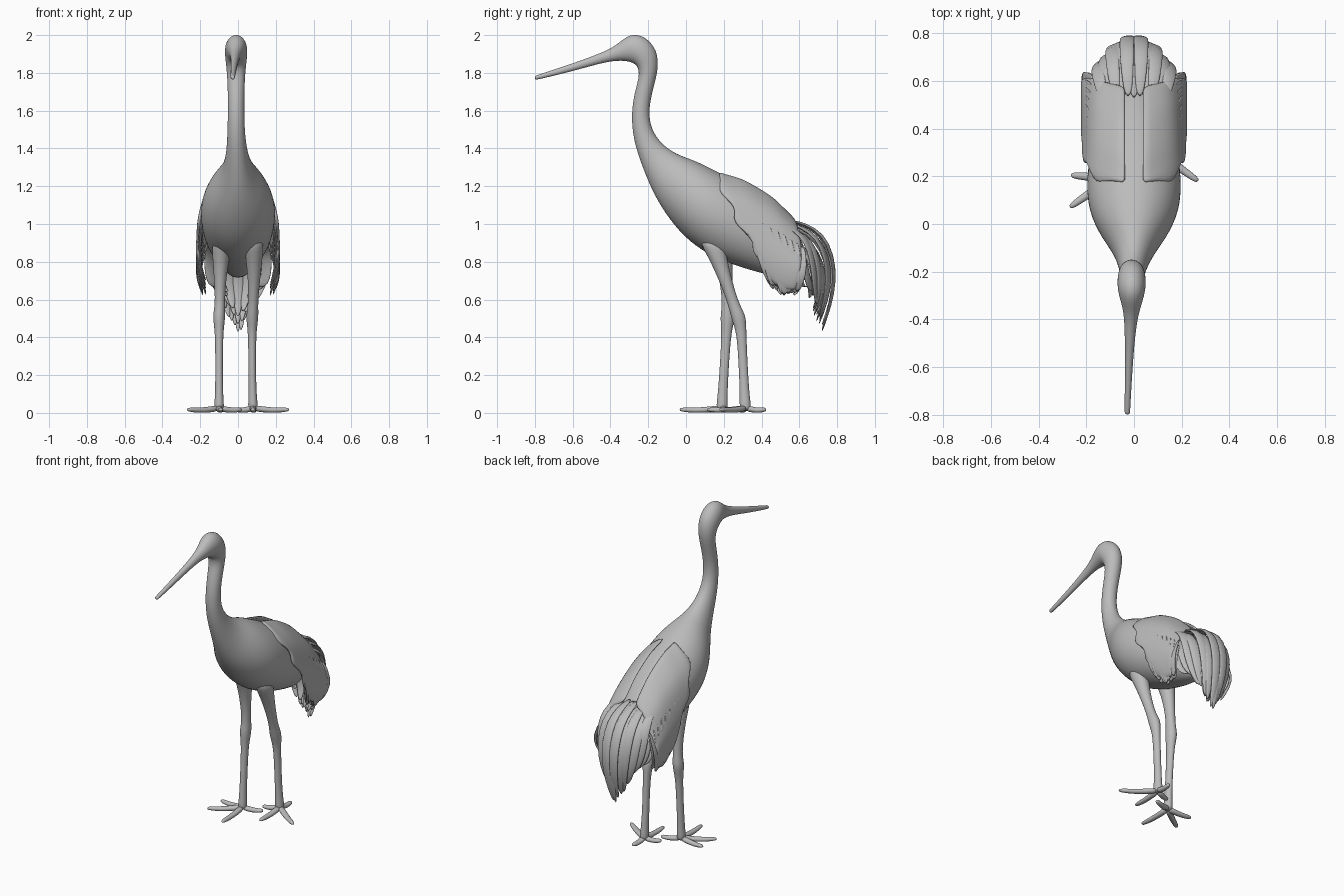
import bpy
import bmesh
import math
import random
from mathutils import Vector as V

random.seed(4)
if "Cube" in bpy.data.objects:
    bpy.data.objects.remove(bpy.data.objects["Cube"])

grey = bpy.data.materials.new("plain_grey")
grey.use_nodes = True
colour = (0.5, 0.5, 0.5, 1)
grey.diffuse_color = colour
grey.node_tree.nodes["Principled BSDF"].inputs["Base Color"].default_value = colour


def loft(bm, rings, sides=12):
    """Skin elliptical rings given as (centre, half axis, half axis)."""
    loops = []
    for c, a, b in rings:
        angles = [2 * math.pi * k / sides for k in range(sides)]
        loops.append([bm.verts.new(c + a * math.cos(t) + b * math.sin(t)) for t in angles])
    for p, q in zip(loops, loops[1:]):
        for k in range(sides):
            j = (k + 1) % sides
            bm.faces.new((p[k], p[j], q[j], q[k]))
    bm.faces.new(loops[0][::-1])
    bm.faces.new(loops[-1])


def finish(bm, name, levels=1, thickness=0):
    bmesh.ops.recalc_face_normals(bm, faces=bm.faces)
    mesh = bpy.data.meshes.new(name)
    bm.to_mesh(mesh)
    bm.free()
    mesh.materials.append(grey)
    obj = bpy.data.objects.new(name, mesh)
    bpy.context.collection.objects.link(obj)
    if thickness:
        solid = obj.modifiers.new("thickness", "SOLIDIFY")
        solid.thickness = thickness
        solid.offset = 0
    sub = obj.modifiers.new("smooth", "SUBSURF")
    sub.levels = sub.render_levels = levels
    mesh.polygons.foreach_set("use_smooth", [True] * len(mesh.polygons))


def tube(bm, points, sides=10):
    """Upright limb: (x, y, z, radius across, radius along)."""
    loft(bm, [(V((x, y, z)), V((rx, 0, 0)), V((0, ry, 0))) for x, y, z, rx, ry in points], sides)


def feather(bm, points, across, width, thick=0.007):
    """Flat curved blade following points, widest in the middle."""
    rings = []
    last = len(points) - 1
    for i, p in enumerate(points):
        tangent = (points[min(i + 1, last)] - points[max(i - 1, 0)]).normalized()
        side = (across - tangent * across.dot(tangent)).normalized()
        f = (0.6, 1, 1, 0.4)[i]
        rings.append((p, side * width * f, tangent.cross(side) * thick * max(f, 0.5)))
    loft(bm, rings, 8)


# Head, neck and body: upper y, z, lower y, z, half width, x shift
trunk = [
    (-0.30, 2.01, -0.28, 1.855, 0.058, -0.01),
    (-0.22, 2.00, -0.255, 1.83, 0.062, -0.01),
    (-0.15, 1.925, -0.25, 1.80, 0.056, -0.01),
    (-0.145, 1.82, -0.253, 1.765, 0.049, -0.01),
    (-0.17, 1.73, -0.272, 1.70, 0.045, -0.01),
    (-0.20, 1.60, -0.291, 1.59, 0.044, -0.01),
    (-0.183, 1.50, -0.282, 1.45, 0.047, -0.01),
    (-0.13, 1.425, -0.232, 1.30, 0.058, -0.005),
    (-0.05, 1.37, -0.17, 1.15, 0.088, 0),
    (0.05, 1.34, -0.09, 1.02, 0.16, 0),
    (0.17, 1.28, 0.015, 0.90, 0.205, 0),
    (0.32, 1.20, 0.15, 0.815, 0.2, 0),
    (0.45, 1.10, 0.31, 0.76, 0.175, 0),
    (0.56, 0.99, 0.46, 0.72, 0.12, 0),
    (0.65, 0.87, 0.60, 0.70, 0.06, 0),
]
bill = [
    (-0.80, 1.784, -0.80, 1.764, 0.011, -0.028),
    (-0.785, 1.789, -0.785, 1.764, 0.012, -0.028),
    (-0.60, 1.85, -0.595, 1.81, 0.016, -0.022),
    (-0.43, 1.912, -0.42, 1.86, 0.024, -0.015),
    (-0.365, 1.95, -0.34, 1.866, 0.037, -0.01),
]


def section(row):
    y1, z1, y2, z2, w, x = row
    top, low = V((x, y1, z1)), V((x, y2, z2))
    return (top + low) / 2, V((w, 0, 0)), (top - low) / 2


bm = bmesh.new()
loft(bm, [section(r) for r in bill + trunk], 16)
finish(bm, "body_neck_head_and_bill", 2)

# Wings: a folded shell from the back down over each flank
tops = [(0.15, 1.28), (0.30, 1.24), (0.45, 1.15), (0.58, 1.02)]
lows = [(0.42, 0.78), (0.455, 0.69), (0.52, 0.65), (0.58, 0.65)]
bulges = [-0.02, 0, 0.02, 0.035]
spread = [0.035, 0.105, 0.152, 0.178, 0.192, 0.202, 0.209, 0.213, 0.215, 0.212, 0.205, 0.19]


def sample(values, t):
    f = max(0, min(t, 1)) * (len(values) - 1)
    i = min(int(f), len(values) - 2)
    return values[i] + (values[i + 1] - values[i]) * (f - i)


def wing_point(s, u, v, lift=0.0):
    y1, z1 = (sample([p[k] for p in tops], u) for k in (0, 1))
    y2, z2 = (sample([p[k] for p in lows], u) for k in (0, 1))
    y = y1 + (y2 - y1) * v + sample(bulges, u) * math.sin(math.pi * v)
    # The shell narrows towards the rump near the back line
    x = sample(spread, v) - 0.03 * u * u * math.sin(math.pi * min(v * 1.6, 1))
    return V((s * (x + lift), y, z1 + (z2 - z1) * v))


for s, side in ((1, "left"), (-1, "right")):
    bm = bmesh.new()
    cols, rows = 10, 12
    grid = [[wing_point(s, i / cols, j / rows) for j in range(rows + 1)] for i in range(cols + 1)]
    # A ragged leading edge where the coverts overlap the flank
    for j, p in enumerate(grid[0]):
        p.y += 0.018 * (-1) ** (j // 2)
    verts = [[bm.verts.new(p) for p in line] for line in grid]
    for i in range(cols):
        for j in range(rows):
            bm.faces.new((verts[i][j], verts[i + 1][j], verts[i + 1][j + 1], verts[i][j + 1]))
    finish(bm, side + "_wing", 1, 0.018)

    # Long flight feathers in two layers along the wing's rear edge
    bm = bmesh.new()
    for layer in range(2):
        for k in range(8):
            u = 0.3 + 0.7 * k / 7
            out = 0.006 - 0.016 * layer
            start = 0.35 + 0.1 * layer
            pts = [wing_point(s, u, start + (0.96 - start) * t, out) for t in (0, 0.5, 0.85)]
            tip = wing_point(s, u, 1, out - 0.012)
            tip.z -= random.uniform(0.0, 0.04)
            tip.y += random.uniform(-0.01, 0.01)
            feather(bm, pts + [tip], V((0, 1, 0.3)), 0.036)
    finish(bm, side + "_flight_feathers")

# Tail: drooping plumes fanned around the rump
bm = bmesh.new()
for layer in range(3):
    count = 11 - 2 * layer
    for k in range(count):
        a = 2 * k / (count - 1) - 1
        d = abs(a)
        inset = 0.04 * layer + 0.012 * (k % 2)
        jitter = random.uniform(-0.03, 0.02)
        pts = [
            V((a * 0.12, 0.53 - 0.03 * d - inset, 1.03 - 0.03 * d - inset)),
            V((a * 0.16, 0.745 - 0.09 * d * d - inset, 0.985 - 0.05 * d - inset)),
            V((a * 0.145, 0.815 - 0.13 * d * d - inset, 0.70 - 0.5 * inset)),
            V((a * 0.075, 0.72 - 0.03 * d - 0.5 * inset, 0.40 + 0.2 * d + jitter + inset)),
        ]
        feather(bm, pts, V((1, -0.6 * a, 0)), 0.034, 0.011)
finish(bm, "tail_plumes", 2)

# Legs: thigh, joint and shank, each ending in four toes
legs = {
    "left": [
        (0.085, 0.13, 0.93, 0.06, 0.08), (0.085, 0.165, 0.83, 0.048, 0.052),
        (0.085, 0.21, 0.70, 0.033, 0.036), (0.08, 0.25, 0.58, 0.027, 0.031),
        (0.076, 0.275, 0.52, 0.035, 0.042), (0.075, 0.285, 0.47, 0.03, 0.036),
        (0.075, 0.295, 0.41, 0.022, 0.026), (0.075, 0.305, 0.20, 0.021, 0.025),
        (0.078, 0.312, 0.07, 0.023, 0.028), (0.08, 0.315, 0.008, 0.032, 0.036)],
    "right": [
        (-0.085, 0.17, 0.93, 0.06, 0.08), (-0.09, 0.195, 0.83, 0.048, 0.052),
        (-0.095, 0.213, 0.70, 0.033, 0.036), (-0.095, 0.222, 0.58, 0.027, 0.031),
        (-0.1, 0.222, 0.52, 0.035, 0.042), (-0.1, 0.218, 0.47, 0.03, 0.036),
        (-0.1, 0.213, 0.41, 0.022, 0.026), (-0.1, 0.20, 0.20, 0.021, 0.025),
        (-0.1, 0.192, 0.07, 0.023, 0.028), (-0.1, 0.19, 0.008, 0.032, 0.036)],
}
toes = {
    "left": [(0.27, 0.18), (0.08, 0.11), (0.085, 0.425), (-0.02, 0.28)],
    "right": [(-0.27, 0.07), (-0.09, -0.035), (-0.265, 0.205), (0.02, 0.23)],
}
for side, points in legs.items():
    bm = bmesh.new()
    tube(bm, points)
    finish(bm, side + "_leg", 2)

    bm = bmesh.new()
    foot = V((points[-1][0], points[-1][1], 0.026))
    for x, y in toes[side]:
        tip = V((x, y, 0.017))
        way = (tip - foot).normalized()
        across = way.cross(V((0, 0, 1)))
        rings = []
        for t, r, drop in ((0, 0.022, 0), (0.3, 0.02, 0.006), (0.65, 0.018, 0.007),
                           (0.92, 0.015, 0), (1, 0.008, 0)):
            centre = foot.lerp(tip, t) - V((0, 0, drop))
            rings.append((centre, across * r, V((0, 0, r * 0.85))))
        loft(bm, rings, 8)
    finish(bm, side + "_toes", 1)
